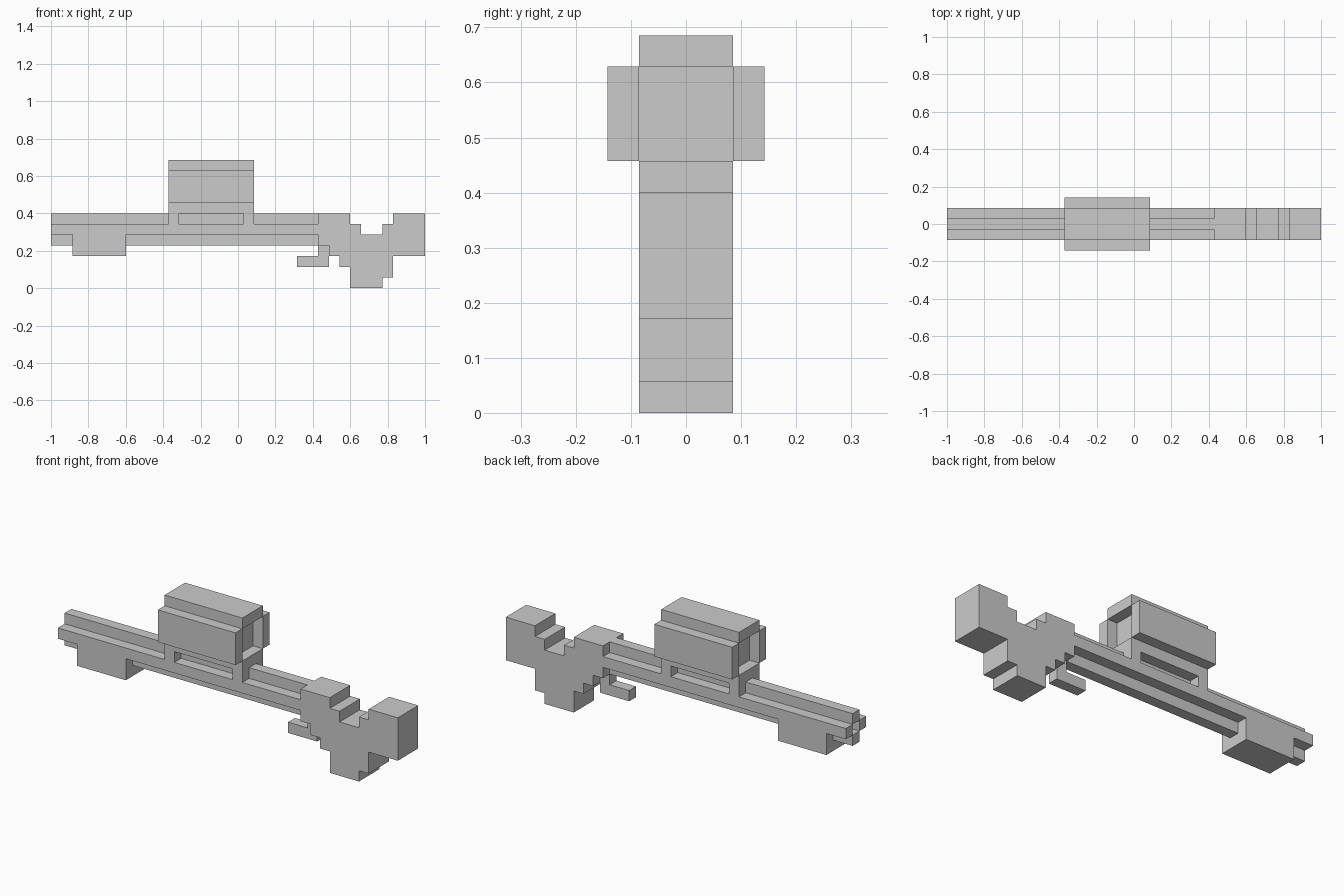
import bpy

if "Cube" in bpy.data.objects:
    bpy.data.objects.remove(bpy.data.objects["Cube"])

U = 2 / 35  # one block; the model is 35 blocks long


def make_mesh(name, verts, faces):
    mesh = bpy.data.meshes.new(name)
    mesh.from_pydata(verts, [], faces)
    obj = bpy.data.objects.new(name, mesh)
    bpy.context.collection.objects.link(obj)
    return obj


def extrude(name, profile, place, a, b):
    """Extrude a closed 2D profile from a to b; place maps (p, q, depth) to block coordinates."""
    n = len(profile)
    verts = []
    for d in (a, b):
        for p, q in profile:
            x, y, z = place(p, q, d)
            verts.append(((x - 17.5) * U, y * U, z * U))
    faces = [list(range(n)), list(range(2 * n - 1, n - 1, -1))]
    faces += [[(i + 1) % n, i, n + i, n + (i + 1) % n] for i in range(n)]
    return make_mesh(name, verts, faces)


def side_profile(name, points, half_width):
    return extrude(name, points, lambda p, q, d: (p, d, q), -half_width, half_width)


def end_profile(name, points, x0, x1):
    return extrude(name, points, lambda p, q, d: (d, p, q), x0, x1)


def box(name, x0, x1, y0, y1, z0, z1):
    return end_profile(name, [(y0, z0), (y1, z0), (y1, z1), (y0, z1)], x0, x1)


# Stepped stock with grip
side_profile("stock", [
    (25, 4), (26, 4), (26, 3), (27, 3), (27, 2), (28, 2), (28, 0), (31, 0),
    (31, 1), (32, 1), (32, 3), (35, 3), (35, 7), (32, 7), (32, 6), (31, 6),
    (31, 5), (29, 5), (29, 6), (28, 6), (28, 7), (25, 7)], 1.5)

# Trigger hook
side_profile("trigger", [
    (23, 2), (26, 2), (26, 4), (25, 4), (25, 3), (23, 3)], 0.5)

# Barrel with a cross-shaped section
end_profile("barrel", [
    (-0.5, 4), (0.5, 4), (0.5, 5), (1.5, 5), (1.5, 6), (0.5, 6),
    (0.5, 7), (-0.5, 7), (-0.5, 6), (-1.5, 6), (-1.5, 5), (-0.5, 5)], 1, 25)

# Muzzle: four arms around an open bore
box("muzzle_top", 0, 1, -0.5, 0.5, 6, 7)
box("muzzle_bottom", 0, 1, -0.5, 0.5, 4, 5)
for side, y in (("front", -1.5), ("back", 0.5)):
    box("muzzle_" + side, 0, 1, y, y + 1, 5, 6)

# Block under the barrel
box("barrel_block", 2, 7, -1.5, 1.5, 3, 5)

# Scope: legs, base, side walls, top and recessed core
for i, x in enumerate((11, 18)):
    box(f"scope_leg_{i + 1}", x, x + 1, -1.5, 1.5, 6, 7)
box("scope_base", 11, 19, -1.5, 1.5, 7, 8)
box("scope_top", 11, 19, -1.5, 1.5, 11, 12)
for side, y in (("front", -2.5), ("back", 1.5)):
    box("scope_wall_" + side, 11, 19, y, y + 1, 8, 11)
box("scope_lens_core", 12, 18, -1.5, 1.5, 8, 11)

# Make all face normals point outwards
import bmesh
for obj in bpy.context.collection.objects:
    bm = bmesh.new()
    bm.from_mesh(obj.data)
    bmesh.ops.recalc_face_normals(bm, faces=bm.faces)
    bm.to_mesh(obj.data)
    bm.free()
